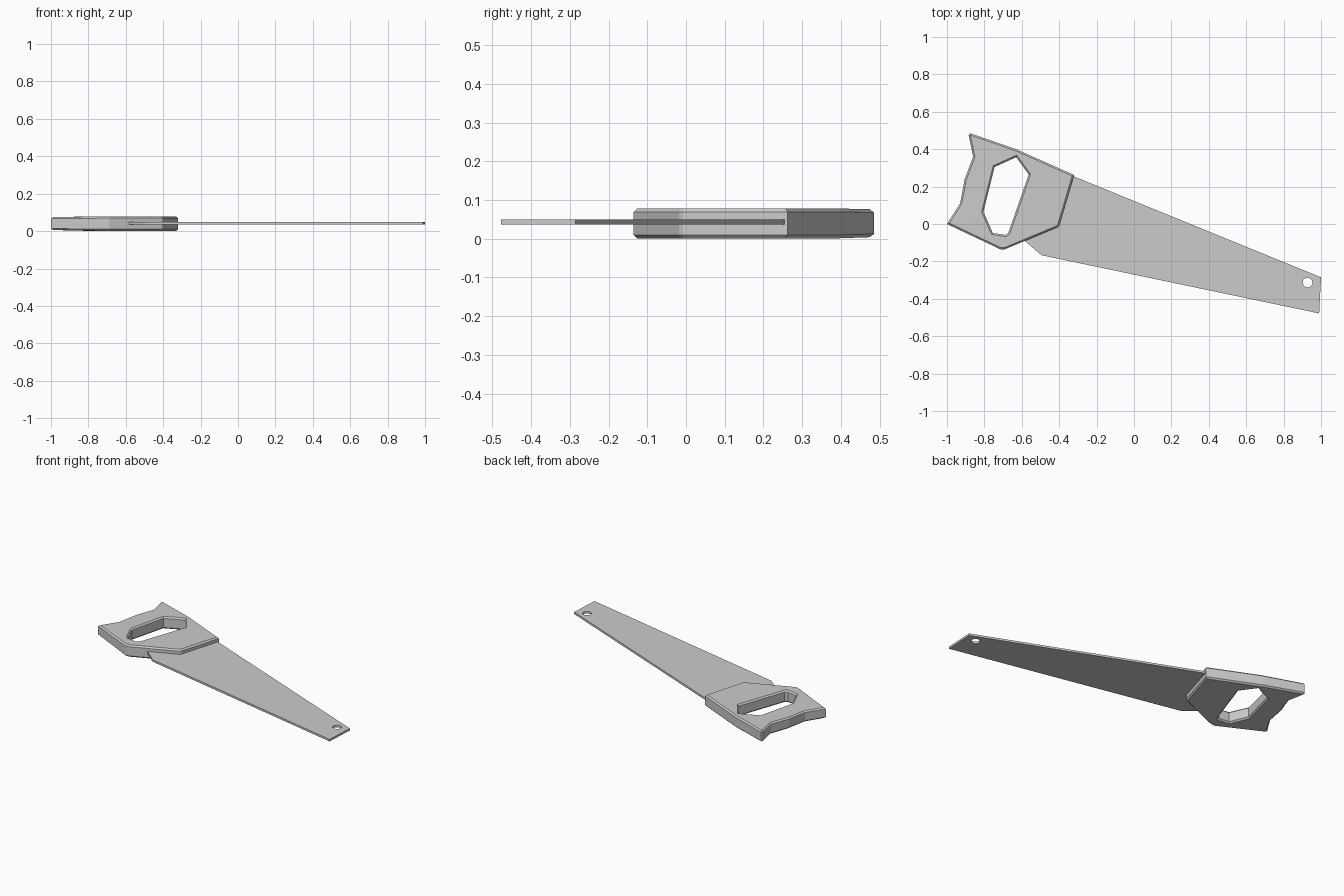
import bpy, bmesh, math

if "Cube" in bpy.data.objects:
    bpy.data.objects.remove(bpy.data.objects["Cube"])


def plate(name, loops, z_mid, half, chamfer=0.0):
    """Flat plate from a closed outline plus holes, with optional chamfered rims."""
    cu = bpy.data.curves.new(name + "_profile", 'CURVE')
    cu.dimensions = '2D'
    cu.fill_mode = 'BOTH'
    cu.extrude = half - chamfer
    cu.bevel_depth = chamfer
    cu.bevel_resolution = 0
    cu.offset = -chamfer
    for loop in loops:
        sp = cu.splines.new('POLY')
        sp.points.add(len(loop) - 1)
        for p, (x, y) in zip(sp.points, loop):
            p.co = (x, y, 0, 1)
        sp.use_cyclic_u = True
    tmp = bpy.data.objects.new(name + "_profile", cu)
    bpy.context.collection.objects.link(tmp)
    dg = bpy.context.evaluated_depsgraph_get()
    me = bpy.data.meshes.new_from_object(tmp.evaluated_get(dg))
    bpy.data.objects.remove(tmp)
    bm = bmesh.new()
    bm.from_mesh(me)
    bmesh.ops.remove_doubles(bm, verts=bm.verts, dist=1e-5)
    bmesh.ops.translate(bm, verts=bm.verts, vec=(0, 0, z_mid))
    bmesh.ops.recalc_face_normals(bm, faces=bm.faces)
    for f in bm.faces:
        f.smooth = False
    bm.to_mesh(me)
    bm.free()
    me.name = name
    ob = bpy.data.objects.new(name, me)
    bpy.context.collection.objects.link(ob)
    return ob


# Handle with grip opening
grip = [(-0.875, 0.485), (-0.63, 0.40), (-0.32, 0.262), (-0.40, -0.008),
        (-0.41, -0.018), (-0.69, -0.135), (-0.715, -0.135), (-1.0, 0.0),
        (-0.93, 0.11), (-0.905, 0.24), (-0.86, 0.36), (-0.884, 0.475)]
opening = [(-0.63, 0.357), (-0.563, 0.265), (-0.672, -0.048), (-0.688, -0.058),
           (-0.755, -0.048), (-0.805, 0.065), (-0.745, 0.305)]
handle = plate("handle", [grip, opening], 0.0395, 0.0385, 0.009)

# Handle thins slightly toward the rear edge
for v in handle.data.vertices:
    t = min(max((-0.80 - v.co.x) / 0.12, 0), 1)
    v.co.z = 0.0405 + (v.co.z - 0.0395) * (1 - 0.1 * t) - 0.001 * (1 - t)

# Blade with hanging hole at the tip
blade_outline = [(-0.45, 0.29), (-0.34, 0.262), (1.0, -0.285), (0.99, -0.478),
                 (-0.495, -0.167), (-0.59, -0.085), (-0.57, 0.05)]
hang_hole = [(0.928 + 0.026 * math.cos(i * math.tau / 16),
              -0.313 + 0.026 * math.sin(i * math.tau / 16)) for i in range(16)]
plate("blade", [blade_outline, hang_hole], 0.043, 0.0065)
